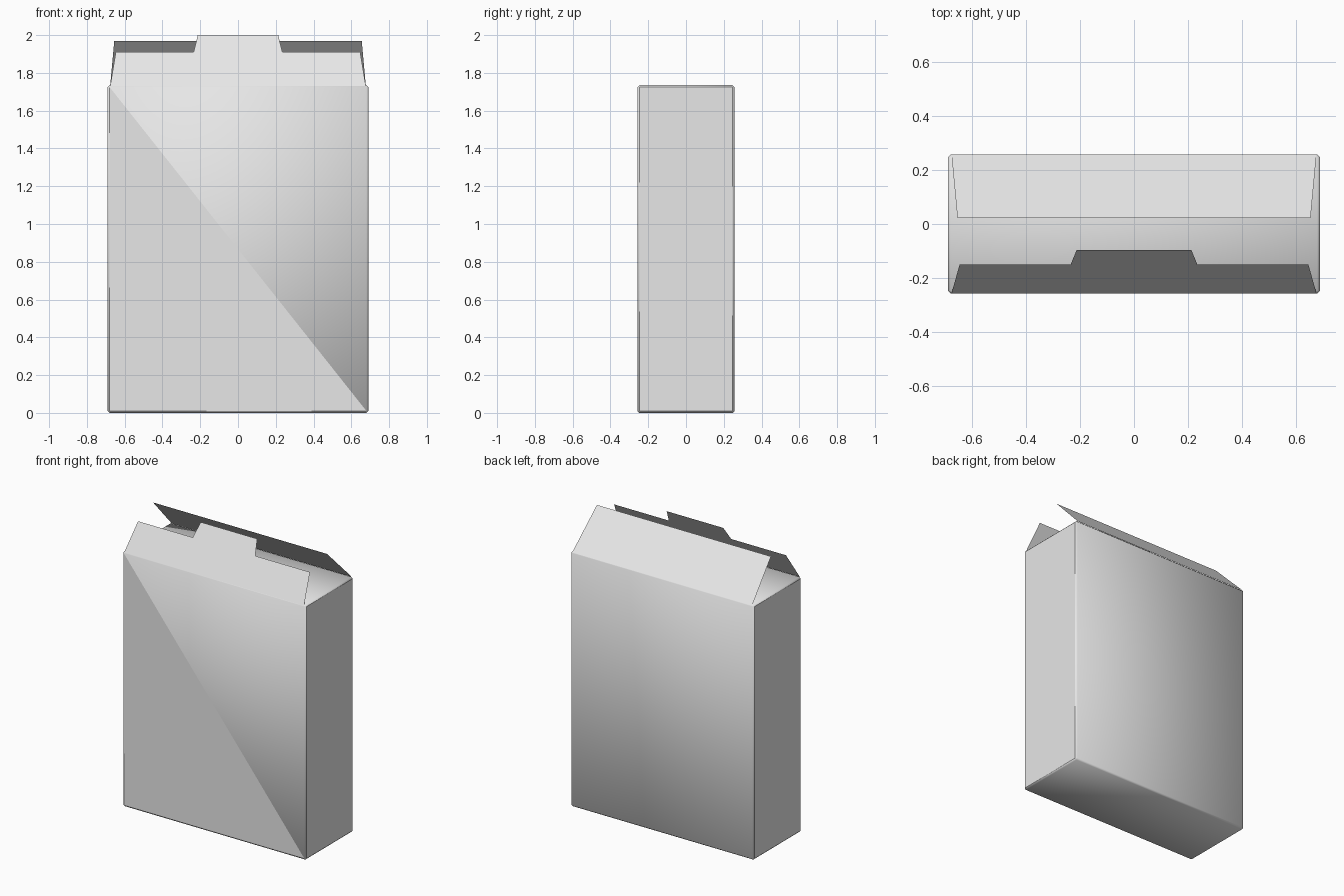
import bpy
import bmesh

cube = bpy.data.objects.get("Cube")
if cube:
    bpy.data.objects.remove(cube, do_unlink=True)

# Plain grey card
card = bpy.data.materials.new("grey_card")
card.use_nodes = True
GREY = (0.8, 0.8, 0.8, 1)
card.diffuse_color = GREY
card.node_tree.nodes["Principled BSDF"].inputs["Base Color"].default_value = GREY

HALF_W, HALF_D, BODY_H, EDGE = 0.69, 0.257, 1.735, 0.01


def add_object(name, bm):
    mesh = bpy.data.meshes.new(name)
    bm.to_mesh(mesh)
    bm.free()
    mesh.materials.append(card)
    obj = bpy.data.objects.new(name, mesh)
    bpy.context.collection.objects.link(obj)
    return obj


# Carton body: closed box with narrow bevelled edges
bm = bmesh.new()
bmesh.ops.create_cube(bm, size=1)
for v in bm.verts:
    v.co.x *= 2 * HALF_W
    v.co.y *= 2 * HALF_D
    v.co.z = (v.co.z + 0.5) * BODY_H
bmesh.ops.bevel(bm, geom=bm.edges[:], offset=EDGE, segments=1, affect='EDGES')
bm.normal_update()

# Crease the front panel diagonally, from its upper left to lower right corner
front = min(bm.faces, key=lambda f: f.normal.y)
upper_left = max(front.verts, key=lambda v: v.co.z - v.co.x)
lower_right = min(front.verts, key=lambda v: v.co.z - v.co.x)
bmesh.utils.face_split(front, upper_left, lower_right)
bm.normal_update()

# Soft shading, but flat on the side panels and the lower front half
for f in bm.faces:
    centre = f.calc_center_median()
    side = abs(f.normal.x) > 0.99
    lower_front = f.normal.y < -0.99 and centre.x < 0
    f.smooth = not (side or lower_front)
add_object("carton_body", bm)


# Open flaps: single sheets of card leaning inward from the top edges
def add_flap(name, half_outline, base_y, run, rise):
    """Outline is (x, fraction up the flap) on +x, from hinge to tip."""
    left_half = [(-x, t) for x, t in reversed(half_outline)]
    base_z = BODY_H - EDGE / 2
    bm = bmesh.new()
    verts = [bm.verts.new((x, base_y + run * t, base_z + rise * t))
             for x, t in half_outline + left_half]
    face = bm.faces.new(verts)
    face.normal_update()
    if face.normal.z < 0:
        face.normal_flip()
    add_object(name, bm)


# Front flap with a raised locking tab, and plain back flap
add_flap("front_flap",
         [(0.677, 0), (0.647, 0.667), (0.235, 0.667), (0.213, 1)],
         -HALF_D, 0.16, 0.27)
add_flap("back_flap", [(0.677, 0), (0.655, 1)], HALF_D, -0.235, 0.24)
